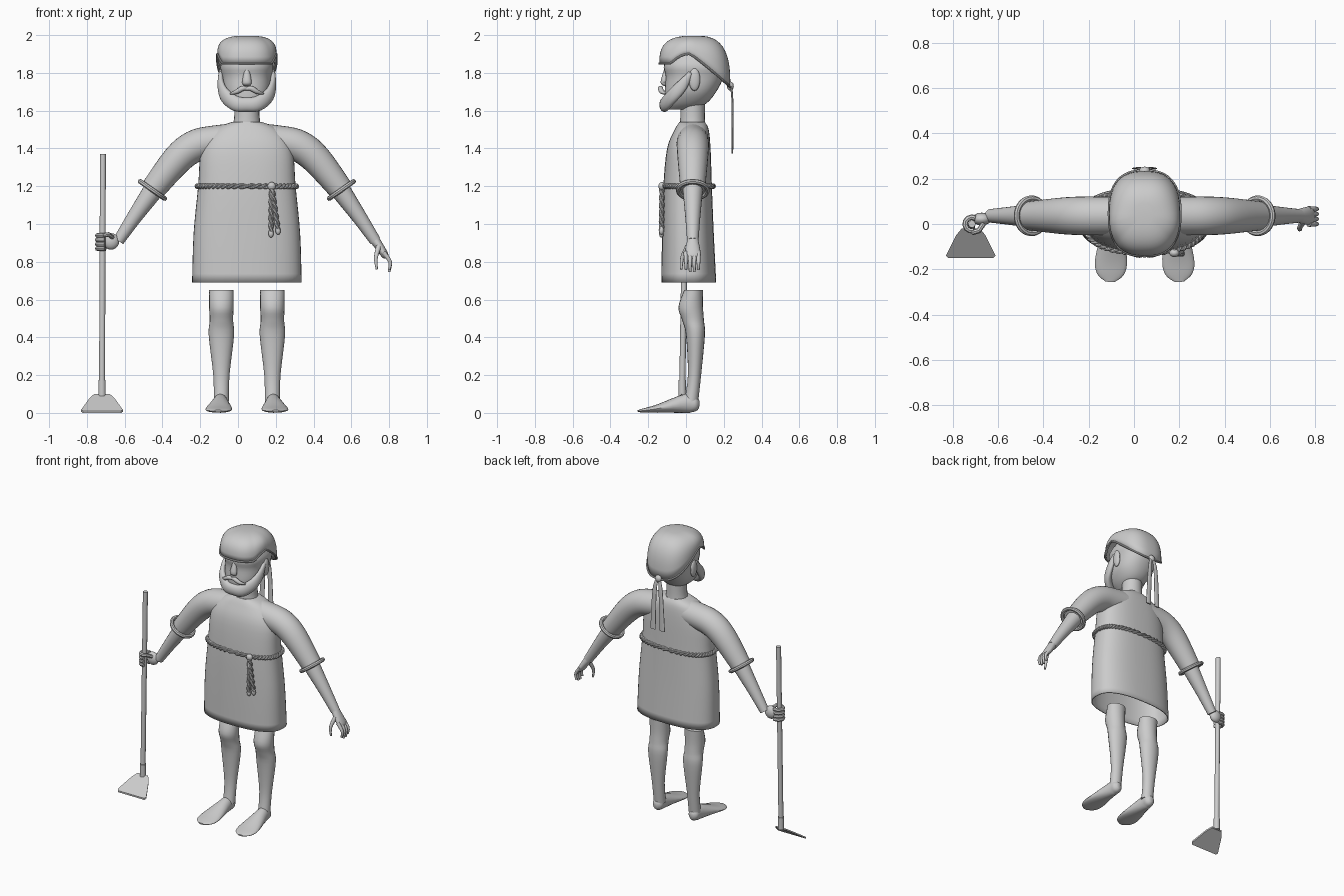
import bpy, bmesh, math
from mathutils import Vector

cube = bpy.data.objects.get("Cube")
if cube:
    bpy.data.objects.remove(cube)

RIGHTWARD, BACKWARD, UPWARD = Vector((1, 0, 0)), Vector((0, 1, 0)), Vector((0, 0, 1))
CENTRE = .047      # centre line of the body
ARM_Y = .036       # depth of both arms
parts = []

clay = bpy.data.materials.new("plain_grey")
clay.use_nodes = True
grey = (.6, .6, .6, 1)
clay.diffuse_color = grey
clay.node_tree.nodes["Principled BSDF"].inputs["Base Color"].default_value = grey


def finish(name, bm):
    bmesh.ops.recalc_face_normals(bm, faces=bm.faces)
    mesh = bpy.data.meshes.new(name)
    bm.to_mesh(mesh)
    bm.free()
    mesh.materials.append(clay)
    ob = bpy.data.objects.new(name, mesh)
    bpy.context.collection.objects.link(ob)
    parts.append(ob)
    return ob


def skin(name, rings, cap_start=True, cap_end=True):
    # Join a row of rings into one surface
    bm = bmesh.new()
    rows = [[bm.verts.new(point) for point in ring] for ring in rings]
    for lower, upper in zip(rows, rows[1:]):
        for i in range(len(lower)):
            bm.faces.new((lower[i - 1], lower[i], upper[i], upper[i - 1]))
    if cap_start:
        bm.faces.new(rows[0])
    if cap_end:
        bm.faces.new(rows[-1])
    return finish(name, bm)


def around(count):
    return [math.tau * k / count for k in range(count)]


def signed_power(value, power):
    return math.copysign(abs(value) ** power, value)


def resample(path, steps=4):
    # Smooth curve through the listed sections
    padded = [path[0], *path, path[-1]]
    out = []
    for i in range(len(path) - 1):
        for k in range(steps):
            t = k / steps
            out.append([b + t * ((c - a) + t * (2 * a - 5 * b + 4 * c - d
                                                + t * (3 * b - a - 3 * c + d))) / 2
                        for a, b, c, d in zip(*padded[i:i + 4])])
    return out + [path[-1]]


def tube(name, path, ref=BACKWARD, sides=20, squareness=1, axis=None, open_start=False):
    # Sections are x, y, z, radius along ref, radius across it
    sections = resample(path)
    points = [Vector(section[:3]) for section in sections]
    rings = []
    for i, (*_, along, across) in enumerate(sections):
        ahead = points[min(i + 1, len(points) - 1)]
        tangent = axis or (ahead - points[max(i - 1, 0)]).normalized()
        u = (ref - tangent * ref.dot(tangent)).normalized()
        v = tangent.cross(u)
        rings.append([points[i] + u * along * signed_power(math.cos(a), squareness)
                      + v * across * signed_power(math.sin(a), squareness)
                      for a in around(sides)])
    return skin(name, rings, not open_start)


def column(name, rows, x=CENTRE, **options):
    # Upright form from rows of height, front, back and half width
    return tube(name, [(x, (front + back) / 2, z, (back - front) / 2, width)
                       for z, front, back, width in rows], axis=UPWARD, **options)


def taper(name, points, start, end, **options):
    # Round limb whose radius runs evenly from start to end
    last = len(points) - 1
    radii = [start + (end - start) * i / last for i in range(last + 1)]
    tube(name, [(*point, r, r) for point, r in zip(points, radii)], **options)


def mirrored(rows):
    # Full path from its left half; rows begin with the distance from the centre
    return ([(CENTRE + d, *rest) for d, *rest in rows]
            + [(CENTRE - d, *rest) for d, *rest in reversed(rows[:-1])])


def cord(name, points, radius, cyclic=False):
    curve = bpy.data.curves.new(name, "CURVE")
    curve.dimensions = "3D"
    curve.bevel_depth, curve.bevel_resolution, curve.use_fill_caps = radius, 2, True
    spline = curve.splines.new("POLY")
    spline.points.add(len(points) - 1)
    for target, point in zip(spline.points, points):
        target.co = (*point, 1)
    spline.use_cyclic_u = cyclic
    curve.materials.append(clay)
    ob = bpy.data.objects.new(name, curve)
    bpy.context.collection.objects.link(ob)
    bpy.ops.object.select_all(action="DESELECT")
    ob.select_set(True)
    bpy.context.view_layer.objects.active = ob
    bpy.ops.object.convert(target="MESH")
    parts.append(bpy.context.view_layer.objects.active)


def rope(name, place, turns, samples, cyclic=False):
    # Two twisted strands; place(t, out, up) gives a point beside the rope's path
    for phase in (0, math.pi):
        points = []
        for k in range(samples):
            twist = math.tau * turns * k / samples + phase
            points.append(place(k / samples, math.cos(twist) * .007, math.sin(twist) * .007))
        cord(name, points, .008, cyclic)


def ball(name, location, scale):
    bm = bmesh.new()
    bmesh.ops.create_uvsphere(bm, u_segments=16, v_segments=10, radius=1)
    bmesh.ops.scale(bm, vec=scale, verts=bm.verts)
    bmesh.ops.translate(bm, vec=location, verts=bm.verts)
    finish(name, bm)


# Open-hemmed tunic, and a shoulder yoke running into both sleeves
tunic = column("tunic", [(.69, -.13, .16, .29), (.95, -.127, .147, .282), (1.2, -.12, .137, .258),
                         (1.4, -.1, .13, .24), (1.5, -.06, .12, .17), (1.54, -.035, .1, .08)],
               sides=48, squareness=.8, open_start=True)
tunic.modifiers.new("cloth_thickness", "SOLIDIFY").thickness = .008
sleeve = [(.5, 1.18, .065), (.37, 1.34, .08), (.28, 1.41, .085), (.18, 1.435, .085), (0, 1.45, .085)]
tube("sleeves", mirrored([(d, ARM_Y, z, r, r) for d, z, r in sleeve]), sides=28)

for sign, side in ((1, "left"), (-1, "right")):
    # Cuff ring and forearm
    slope = Vector((.08 * sign, 0, .8 * .07))
    cuff = Vector((CENTRE + sign * .5, ARM_Y, 1.18))
    cord(side + "_cuff_ring", [cuff + slope * .8 * math.cos(a) + BACKWARD * .077 * math.sin(a)
                               for a in around(40)], .013, True)
    taper(side + "_forearm", [(CENTRE + sign * d, ARM_Y, z)
                              for d, z in ((.46, 1.23), (.53, 1.13), (.6, 1.03), (.68, .91))],
          .058, .03)
    # Leg and foot
    column(side + "_leg", [(.65, -.01, .09, .065), (.56, -.04, .09, .065), (.49, -.02, .095, .062),
                           (.41, 0, .1, .067), (.2, .01, .08, .043), (.06, -.01, .065, .04)],
           x=CENTRE + sign * .135)
    foot = [(.07, .045, .015, .02), (.05, .046, .035, .04), (0, .05, .04, .05),
            (-.15, .023, .07, .022), (-.22, .013, .06, .012), (-.255, .01, .02, .005)]
    tube(side + "_foot", [(CENTRE + sign * (.14 - y / 20), y, z, width, height)
                          for y, z, width, height in foot], ref=RIGHTWARD)
    ball(side + "_ear", (CENTRE + sign * .137, .045, 1.765), (.016, .03, .06))

# Open left hand
tube("left_palm", [(.715, ARM_Y, .93, .027, .027), (.775, ARM_Y, .84, .042, .02),
                   (.785, ARM_Y, .82, .03, .012)])
for k in range(4):
    y = .022 * k
    taper("left_finger", [(.77, y, .85), (.805, y, .8), (.8, y, .74 + abs(k - 1.5) / 80)],
          .013, .007, sides=10)
taper("left_thumb", [(.745, .01, .88), (.73, -.02, .82), (.735, -.025, .76)], .015, .006, sides=10)

# Right hand closed around the shaft
SHAFT_X = -.715
ball("right_palm", (-.672, .022, .908), (.043, .028, .044))
for k in range(4):
    arc = [math.radians(60 + 32 * j) for j in range(8)]
    cord("right_finger", [(SHAFT_X + math.cos(a) * .03, math.sin(a) * .03, .87 + k * .023)
                          for a in arc], .0125)
cord("right_thumb", [(-.665, 0, .93), (-.685, -.03, .945), (SHAFT_X, -.038, .94)], .012)

# Hoe: shaft, socket and sloping blade
taper("hoe_shaft", [(-.72, -.02, .12), (SHAFT_X, 0, 1.37)], .016, .016, sides=14)
taper("hoe_socket", [(-.72, -.02, .09), (-.72, -.02, .175)], .02, .02, sides=14)
edge = [(.04, .02), (.065, .05), (.11, .14), (.1, .15)]
edge += [(-x, y) for x, y in reversed(edge)]
skin("hoe_blade", [[(x - .72, -y, .11 - y * .7 + rise) for x, y in edge] for rise in (-.006, .005)])

# Neck, head and nose
column("neck", [(1.5, -.035, .105, .08), (1.57, -.03, .1, .067), (1.7, -.03, .1, .067)])
column("head", [(1.605, -.09, .04, .04), (1.64, -.11, .11, .085), (1.7, -.113, .16, .122),
                (1.78, -.108, .2, .132), (1.85, -.115, .21, .138), (1.95, -.05, .14, .08)],
       sides=32, squareness=.87)
column("nose", [(1.82, -.115, -.09, .012), (1.75, -.135, -.1, .025), (1.73, -.115, -.1, .012)],
       sides=12)

# Beard along the jaw, and moustache
tube("beard", mirrored([(.138, .025, 1.8, .012, .012), (.137, -.02, 1.735, .03, .018),
                        (.115, -.07, 1.68, .037, .024), (.06, -.108, 1.638, .04, .026),
                        (0, -.115, 1.632, .038, .026)]), ref=UPWARD)
tube("moustache", mirrored([(.088, -.108, 1.69, .004, .004), (.055, -.128, 1.7, .012, .012),
                            (.022, -.135, 1.718, .014, .014), (0, -.132, 1.716, .01, .01)]),
     ref=UPWARD, sides=12)


def rim_height(y):
    # Rises over the ears, level at the brow, low at the nape
    if y > .02:
        return 1.9 - .17 * ((y - .02) / .21) ** 1.1
    return 1.85 + .05 * max(0, 1 - ((y - .02) / .1) ** 2)


# Cap dome down to its rim
rings = []
for j in range(1, 13):
    tilt = math.pi / 2 * j / 12
    spread, lift = math.sin(tilt) ** .7, max(0, math.cos(tilt)) ** .7
    ring = []
    for a in around(64):
        x, y = .157 * signed_power(math.cos(a), .78), .188 * signed_power(math.sin(a), .78)
        low = rim_height(CENTRE + y)
        ring.append((CENTRE + x * spread, CENTRE + y * spread, low + (1.997 - low) * lift))
    rings.append(ring)
cap = skin("cap", rings, cap_end=False)
cap.modifiers.new("cap_thickness", "SOLIDIFY").thickness = .012
cord("cap_rim", rings[-1], .006, True)

# Cap knot and two hanging ties
ball("cap_knot", (CENTRE, .235, 1.73), (.024, .018, .024))
for sign in (1, -1):
    tube("cap_tie", [(CENTRE + sign * .008, .238, 1.73, .006, .01),
                     (CENTRE + sign * .024, .246, 1.64, .005, .016),
                     (CENTRE + sign * .036, .245, 1.375, .005, .02)], sides=10)


# Twisted rope belt, its knot and hanging ends
def belt_point(t, out, up):
    a = math.tau * t
    return (CENTRE + (.262 + out) * signed_power(math.cos(a), .8),
            .009 + (.134 + out) * signed_power(math.sin(a), .8), 1.2 + up)


rope("rope_belt", belt_point, 26, 360, True)
knot = Vector((.178, -.128, 1.2))
ball("belt_knot", knot, (.022, .018, .022))
for tip in (Vector((.175, -.13, .95)), Vector((.212, -.13, .965))):
    rope("rope_end", lambda t, out, up: knot.lerp(tip, t) + Vector((out, up, 0)), 3, 40)
    ball("rope_end_knot", tip, (.014, .013, .022))

# Smooth shading everywhere, keeping hard edges
bpy.ops.object.select_all(action="DESELECT")
for ob in parts:
    ob.select_set(True)
bpy.context.view_layer.objects.active = parts[0]
bpy.ops.object.shade_smooth_by_angle(angle=math.radians(40))
